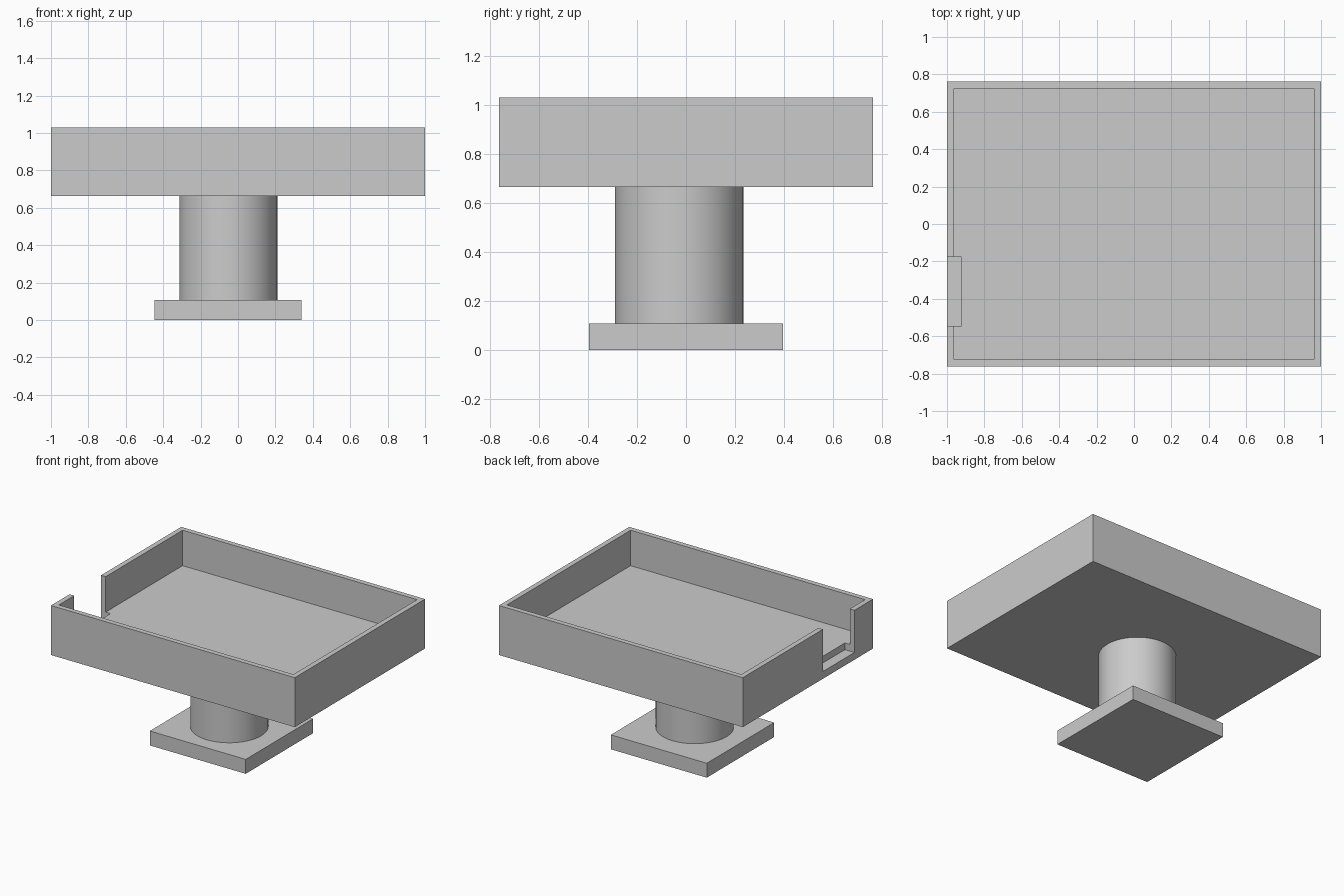
import bpy
import math

if "Cube" in bpy.data.objects:
    bpy.data.objects.remove(bpy.data.objects["Cube"], do_unlink=True)

GREY = (0.6, 0.6, 0.6, 1)
grey = bpy.data.materials.new("light grey")
grey.use_nodes = True
grey.diffuse_color = GREY
for node in grey.node_tree.nodes:
    if node.type == 'BSDF_PRINCIPLED':
        node.inputs["Base Color"].default_value = GREY


def box(name, low, high):
    """Box spanning two opposite corners."""
    bpy.ops.mesh.primitive_cube_add(
        size=1, location=[(a + b) / 2 for a, b in zip(low, high)])
    obj = bpy.context.object
    obj.name = name
    obj.scale = [b - a for a, b in zip(low, high)]
    bpy.ops.object.transform_apply(location=False, rotation=False, scale=True)
    obj.data.materials.append(grey)
    return obj


def cut(target, cutter):
    """Subtract a cutter from the target and discard it."""
    mod = target.modifiers.new("cut", 'BOOLEAN')
    mod.operation = 'DIFFERENCE'
    mod.solver = 'EXACT'
    mod.object = cutter
    bpy.context.view_layer.objects.active = target
    bpy.ops.object.modifier_apply(modifier=mod.name)
    bpy.data.objects.remove(cutter, do_unlink=True)


BASE_TOP, TRAY_BOTTOM, TRAY_TOP = 0.107, 0.663, 1.03
HALF_Y, WALL, FLOOR = 0.763, 0.038, 0.767

# Foot plate
box("foot_plate", (-0.447, -0.395, 0), (0.34, 0.395, BASE_TOP))

# Round column
bpy.ops.mesh.primitive_cylinder_add(
    vertices=64, radius=0.262, depth=TRAY_BOTTOM - BASE_TOP,
    location=(-0.052, -0.028, (TRAY_BOTTOM + BASE_TOP) / 2))
column = bpy.context.object
column.name = "column"
column.data.materials.append(grey)
bpy.ops.object.shade_smooth_by_angle(angle=math.radians(30))

# Open tray: hollow, then a notch through the side wall and floor edge
tray = box("tray", (-1, -HALF_Y, TRAY_BOTTOM), (1, HALF_Y, TRAY_TOP))
cut(tray, box("hollow_cutter", (WALL - 1, WALL - HALF_Y, FLOOR),
              (1 - WALL, HALF_Y - WALL, TRAY_TOP + 1)))
cut(tray, box("notch_cutter", (-1.2, -0.545, 0.717),
              (-0.922, -0.176, TRAY_TOP + 1)))
